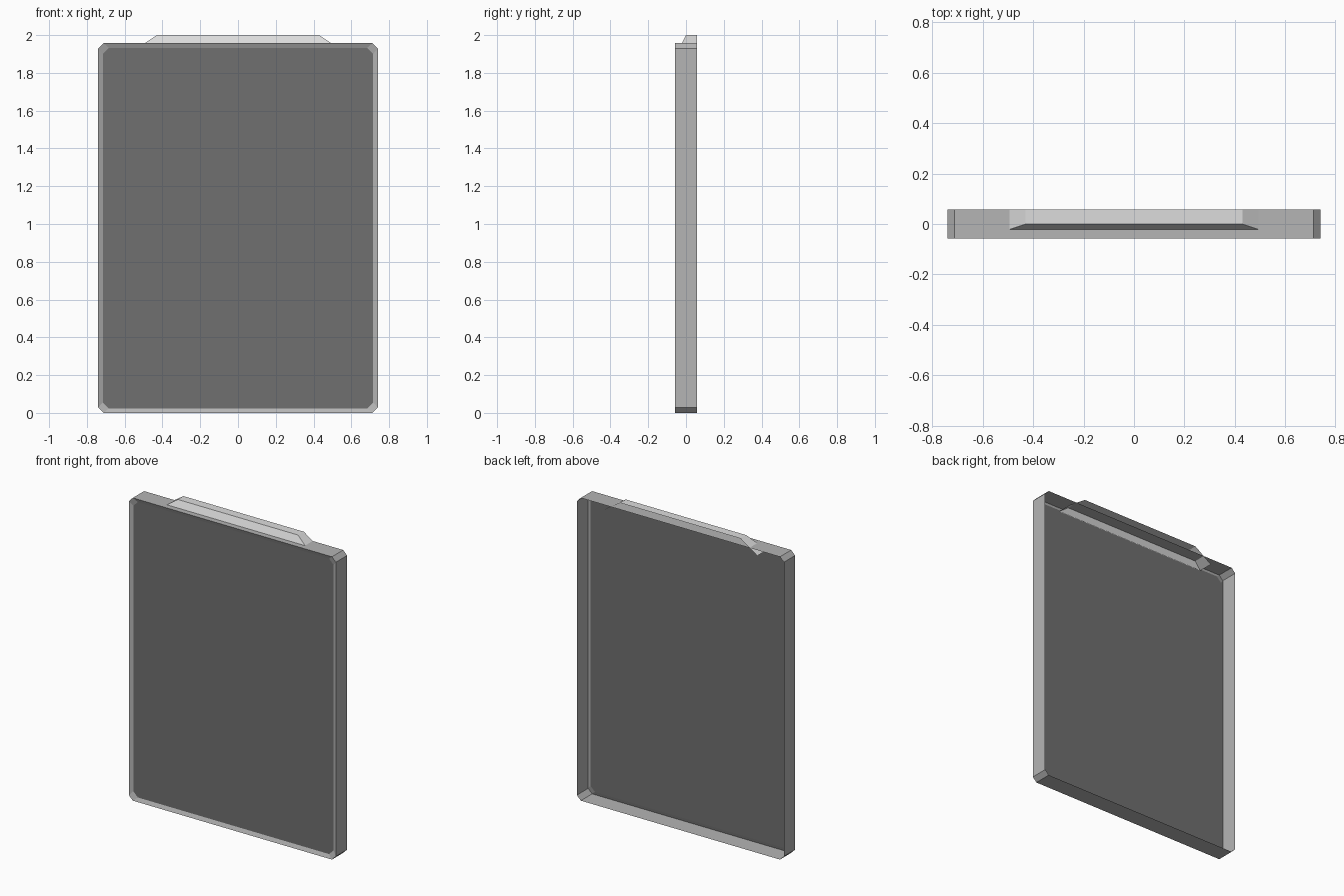
import bpy
import bmesh

if "Cube" in bpy.data.objects:
    bpy.data.objects.remove(bpy.data.objects["Cube"], do_unlink=True)

HEIGHT = 1.957
FRONT, BACK = -0.0575, 0.0575


def material(name, value):
    mat = bpy.data.materials.new(name)
    mat.use_nodes = True
    color = (value, value, value, 1)
    mat.diffuse_color = color
    bsdf = mat.node_tree.nodes["Principled BSDF"]
    bsdf.inputs["Base Color"].default_value = color
    bsdf.inputs["Roughness"].default_value = 0.8
    return mat


def octagon(inset, y, cut):
    """Rectangle outline with clipped corners, facing the front."""
    x, low, high = 0.74 - inset, inset, HEIGHT - inset
    return [(-x + cut, y, low), (x - cut, y, low), (x, y, low + cut), (x, y, high - cut),
            (x - cut, y, high), (-x + cut, y, high), (-x, y, high - cut), (-x, y, low + cut)]


def loft(name, loops, mat, closed=True, cap=False):
    """Skin a series of matching outlines; optionally fill the last one."""
    bm = bmesh.new()
    rings = [[bm.verts.new(p) for p in loop] for loop in loops]
    for a, b in zip(rings, rings[1:]):
        n = len(a)
        for i in range(n if closed else n - 1):
            j = (i + 1) % n
            bm.faces.new((a[i], a[j], b[j], b[i]))
    if cap:
        bm.faces.new(rings[-1])
    mesh = bpy.data.meshes.new(name)
    bm.to_mesh(mesh)
    bm.free()
    mesh.materials.append(mat)
    obj = bpy.data.objects.new(name, mesh)
    bpy.context.collection.objects.link(obj)
    return obj


frame_grey = material("frame grey", 0.46)
panel_grey = material("dark panel grey", 0.16)
tab_grey = material("light tab grey", 0.72)

# Open-backed frame: outer wall and a lip sloping in to the panel
loft("frame", [octagon(0, BACK, 0.028), octagon(0, FRONT, 0.028),
               octagon(0.024, FRONT + 0.011, 0.032)], frame_grey)

# Flat panel filling the front opening
loft("panel", [octagon(0.024, FRONT + 0.011, 0.032)], panel_grey, cap=True)


# Sloped tab, open behind and below, passing through the frame top
def tab_outline(x, y, z):
    return [(-x, BACK, z), (-x, y, z), (x, y, z), (x, BACK, z)]


loft("top_tab", [tab_outline(0.55, -0.04, 1.92), tab_outline(0.43, 0.0, 2.0)],
     tab_grey, closed=False, cap=True)
